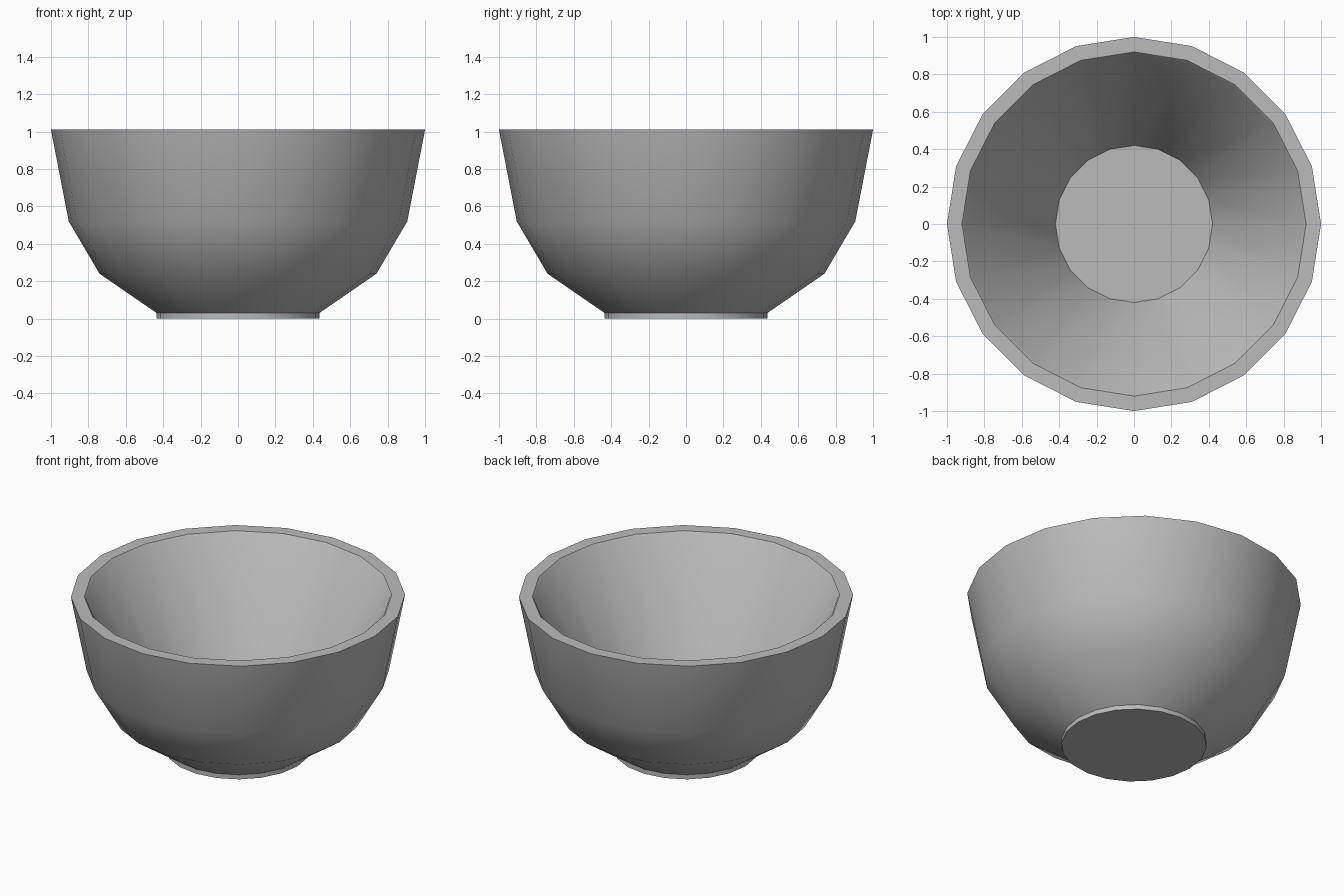
import bpy
import bmesh
from math import cos, sin, pi, radians

SIDES = 20

cube = bpy.data.objects.get("Cube")
if cube:
    bpy.data.objects.remove(cube)

# Plain grey stoneware
grey = bpy.data.materials.new("grey_stoneware")
grey.use_nodes = True
colour = (0.5, 0.5, 0.5, 1)
grey.diffuse_color = colour
grey.node_tree.nodes["Principled BSDF"].inputs["Base Color"].default_value = colour


def lathe(name, profile, material):
    """Turn a (radius, height) profile into a closed solid with flat end caps."""
    bm = bmesh.new()
    rings = []
    for r, z in profile:
        angles = [2 * pi * i / SIDES for i in range(SIDES)]
        rings.append([bm.verts.new((r * cos(a), r * sin(a), z)) for a in angles])
    for low, high in zip(rings, rings[1:]):
        for i in range(SIDES):
            j = (i + 1) % SIDES
            bm.faces.new((low[i], low[j], high[j], high[i]))
    bm.faces.new(rings[0])
    bm.faces.new(rings[-1])
    bmesh.ops.recalc_face_normals(bm, faces=bm.faces)
    mesh = bpy.data.meshes.new(name)
    bm.to_mesh(mesh)
    bm.free()
    mesh.materials.append(material)
    obj = bpy.data.objects.new(name, mesh)
    bpy.context.collection.objects.link(obj)
    return obj


# Foot, outer wall, flat rim, small inner chamfer, then the sloping inside
bowl = lathe("bowl", [
    (0.435, 0), (0.435, 0.03),
    (0.74, 0.24), (0.905, 0.52), (1, 1.01),
    (0.92, 1.01), (0.91, 1.0),
    (0.42, 0.05),
], grey)

# Smooth walls with crisp rim, foot and floor edges
bpy.ops.object.select_all(action="DESELECT")
bowl.select_set(True)
bpy.context.view_layer.objects.active = bowl
bpy.ops.object.shade_smooth_by_angle(angle=radians(30))
